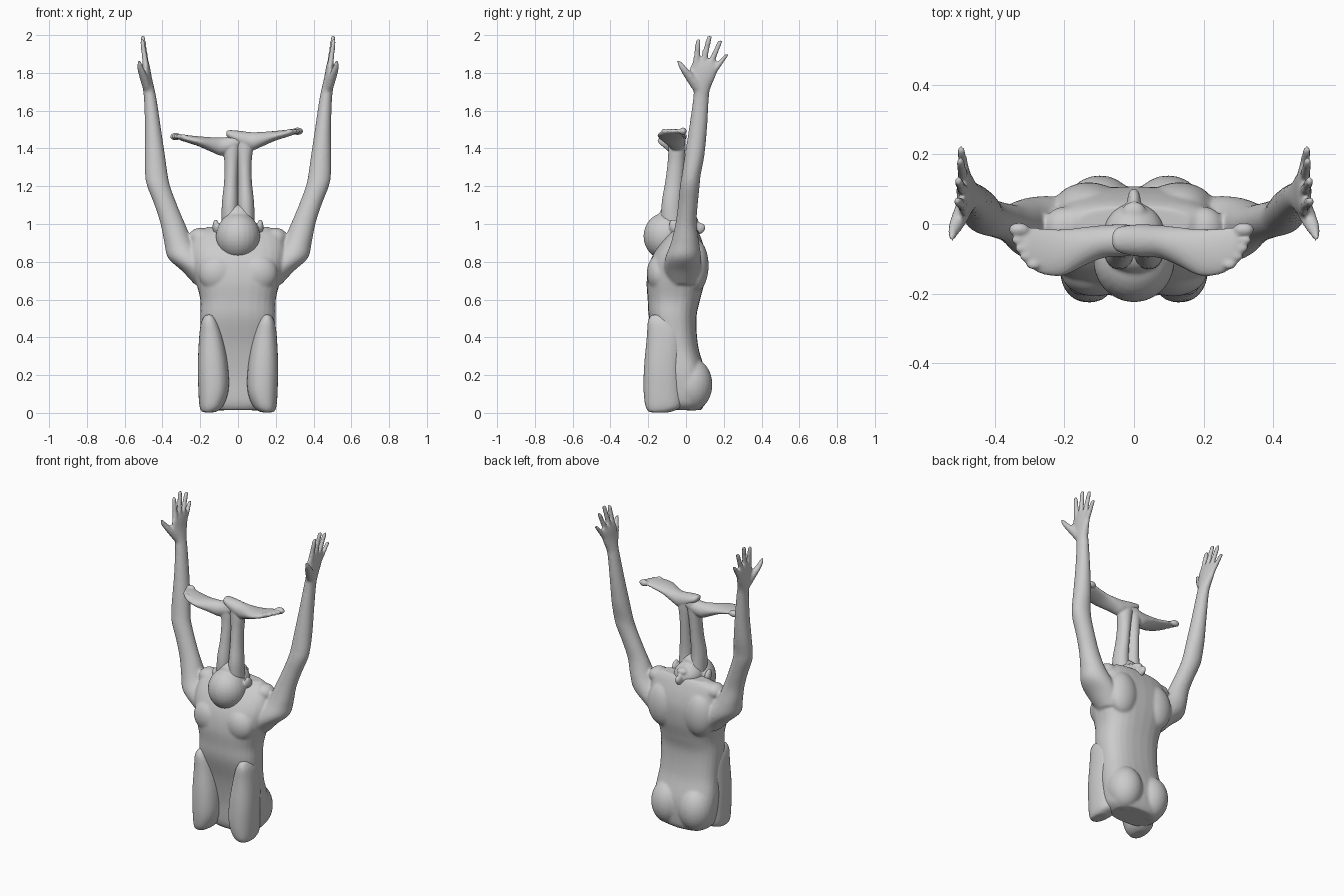
import bpy, bmesh, math
from mathutils import Vector, Matrix

SIDES = 28


def cat(p0, p1, p2, p3, t):
    return 0.5 * (2 * p1 + (p2 - p0) * t + (2 * p0 - 5 * p1 + 4 * p2 - p3) * t * t
                  + (3 * p1 - p0 - 3 * p2 + p3) * t ** 3)


def loft(bm, stations, axis='z', mirror=1, power=2.0, steps=5):
    """Smooth closed tube; station = (x, y, z, radius a, radius b), rings across the axis."""
    st = [tuple(map(float, s)) for s in stations]
    n = len(st)
    rows = []
    for i in range(n - 1):
        q = [st[max(i - 1, 0)], st[i], st[i + 1], st[min(i + 2, n - 1)]]
        for k in range(steps):
            rows.append([cat(*[s[j] for s in q], k / steps) for j in range(5)])
    rows.append(st[-1])
    rings = []
    for x, y, z, a, b in rows:
        ring = []
        for k in range(SIDES):
            t = 2 * math.pi * k / SIDES
            c, s = math.cos(t), math.sin(t)
            u = a * math.copysign(abs(c) ** (2 / power), c)
            v = b * math.copysign(abs(s) ** (2 / power), s)
            p = (x + u, y + v, z) if axis == 'z' else (x, y + u, z + v)
            ring.append(bm.verts.new((p[0] * mirror, p[1], p[2])))
        rings.append(ring)
    faces = [bm.faces.new(rings[0][::-1]), bm.faces.new(rings[-1])]
    for r0, r1 in zip(rings, rings[1:]):
        for k in range(SIDES):
            m = (k + 1) % SIDES
            faces.append(bm.faces.new((r0[k], r0[m], r1[m], r1[k])))
    bmesh.ops.recalc_face_normals(bm, faces=faces)


def ball(bm, c, r, tilt=0.0):
    m = Matrix.Translation(c) @ Matrix.Rotation(tilt, 4, 'X') @ Matrix.Diagonal((*r, 1))
    bmesh.ops.create_uvsphere(bm, u_segments=24, v_segments=16, radius=1, matrix=m)


def finish(bm, name, voxel, smooth):
    """Fuse the overlapping forms into one skin and soften the joins."""
    me = bpy.data.meshes.new(name)
    bm.to_mesh(me)
    bm.free()
    ob = bpy.data.objects.new(name, me)
    bpy.context.collection.objects.link(ob)
    rm = ob.modifiers.new("fuse", 'REMESH')
    rm.mode = 'VOXEL'
    rm.voxel_size = voxel
    rm.use_smooth_shade = True
    sm = ob.modifiers.new("soften", 'SMOOTH')
    sm.factor = 0.5
    sm.iterations = smooth


# torso: z, front y, back y, half width
body = bmesh.new()
prof = [(.015, -.10, .08, .14), (.06, -.12, .10, .185), (.2, -.13, .105, .205), (.35, -.155, .065, .195),
        (.5, -.195, .055, .2), (.6, -.203, .075, .2), (.7, -.208, .1, .225), (.8, -.19, .108, .25),
        (.88, -.15, .095, .25), (.95, -.09, .07, .225), (.985, -.04, .05, .16)]
loft(body, [(0, (f + b) / 2, z, w, (b - f) / 2) for z, f, b, w in prof], power=2.5)
for s in (-1, 1):
    ball(body, (s * .098, .03, .15), (.108, .11, .14))      # buttocks
    ball(body, (s * .13, .05, .78), (.1, .07, .14))         # shoulder blades
    ball(body, (s * .11, -.14, .74), (.1, .068, .1))        # chest
    ball(body, (s * .2, -.01, .93), (.06, .06, .05))        # shoulder tops
    # arms
    loft(body, [(.17, -.02, .68, .06, .07), (.205, -.02, .75, .09, .095), (.265, -.015, .82, .105, .095),
                (.312, -.005, .9, .078, .075), (.345, 0, 1.0, .065, .056), (.382, .01, 1.1, .06, .052),
                (.42, .02, 1.2, .061, .052), (.432, .028, 1.26, .06, .05), (.44, .045, 1.36, .054, .052),
                (.45, .063, 1.5, .043, .048), (.463, .078, 1.65, .034, .042), (.472, .083, 1.71, .031, .044),
                (.483, .09, 1.78, .026, .066), (.488, .1, 1.84, .02, .075), (.49, .105, 1.87, .012, .055)],
         mirror=s)
    # fingers: base y, base z, tip x, tip y, tip z
    for y, z, tx, ty, tz in [(.052, 1.83, .508, .066, 1.98), (.088, 1.84, .505, .126, 2.0),
                             (.122, 1.83, .5, .184, 1.975), (.15, 1.81, .497, .217, 1.9)]:
        b, t = Vector((.487, y, z)), Vector((tx, ty, tz))
        loft(body, [(*b, .017, .019), (*b.lerp(t, .5), .014, .016), (*b.lerp(t, .9), .012, .014),
                    (*t, .006, .007)], mirror=s, steps=3)
    loft(body, [(.478, .07, 1.71, .024, .035), (.5, .02, 1.78, .023, .03), (.518, -.018, 1.83, .017, .02),
                (.523, -.04, 1.865, .008, .01)], mirror=s, steps=4)
finish(body, "torso_and_arms", .008, 6)

# folded thighs
for s, name in ((-1, "left_thigh"), (1, "right_thigh")):
    th = bmesh.new()
    loft(th, [(.155, -.14, .003, .035, .055), (.142, -.12, .035, .062, .095), (.13, -.12, .12, .08, .105),
              (.133, -.12, .25, .08, .102), (.142, -.113, .4, .064, .095), (.15, -.125, .48, .045, .078),
              (.153, -.14, .52, .02, .045)], mirror=s, power=2.3)
    finish(th, name, .009, 3)

# head tipped over, face turned to the back
head = bmesh.new()
ball(head, (0, -.105, .935), (.117, .12, .126))
ball(head, (0, -.03, .98), (.088, .09, .075))
ball(head, (0, -.075, 1.05), (.085, .065, .055))            # collar round the legs
ball(head, (0, .062, .975), (.02, .042, .032), .3)          # nose
ball(head, (0, .035, 1.02), (.035, .03, .022))              # mouth and chin
for s in (-1, 1):
    ball(head, (s * .118, -.06, .985), (.017, .028, .042), .4)   # ears
    ball(head, (s * .035, .04, .95), (.03, .02, .016))           # brows
finish(head, "head", .007, 4)

# shins rising from the head, feet splayed sideways with soles up
for s, name, dx, dz in ((-1, "left_leg", .015, -.028), (1, "right_leg", 0, 0)):
    leg = bmesh.new()
    loft(leg, [(.042, -.07, .96, .045, .06), (.042, -.075, 1.1, .044, .055), (.037, -.063, 1.22, .037, .048),
               (.034, -.053, 1.32, .038, .045), (.032, -.048, 1.4, .046, .045),
               (.02, -.046, 1.455, .045, .042)], mirror=s)
    foot = [(-.062, -.045, 1.48, .018, .01), (-.045, -.045, 1.473, .036, .024), (.01, -.047, 1.453, .046, .04),
            (.07, -.05, 1.438, .047, .048), (.12, -.062, 1.447, .054, .04), (.19, -.082, 1.465, .067, .027),
            (.25, -.078, 1.478, .066, .02), (.29, -.065, 1.487, .055, .016), (.305, -.06, 1.49, .045, .01)]
    loft(leg, [(x + dx, y, z + dz, a, b) for x, y, z, a, b in foot], axis='x', mirror=s)
    for x, y, r in [(.315, -.016, .02), (.318, -.046, .013), (.308, -.07, .013), (.294, -.093, .013),
                    (.274, -.117, .013)]:
        ball(leg, (s * (x + dx), y, 1.491 + dz), (r * 1.5, r, r))
    finish(leg, name, .006, 4)
